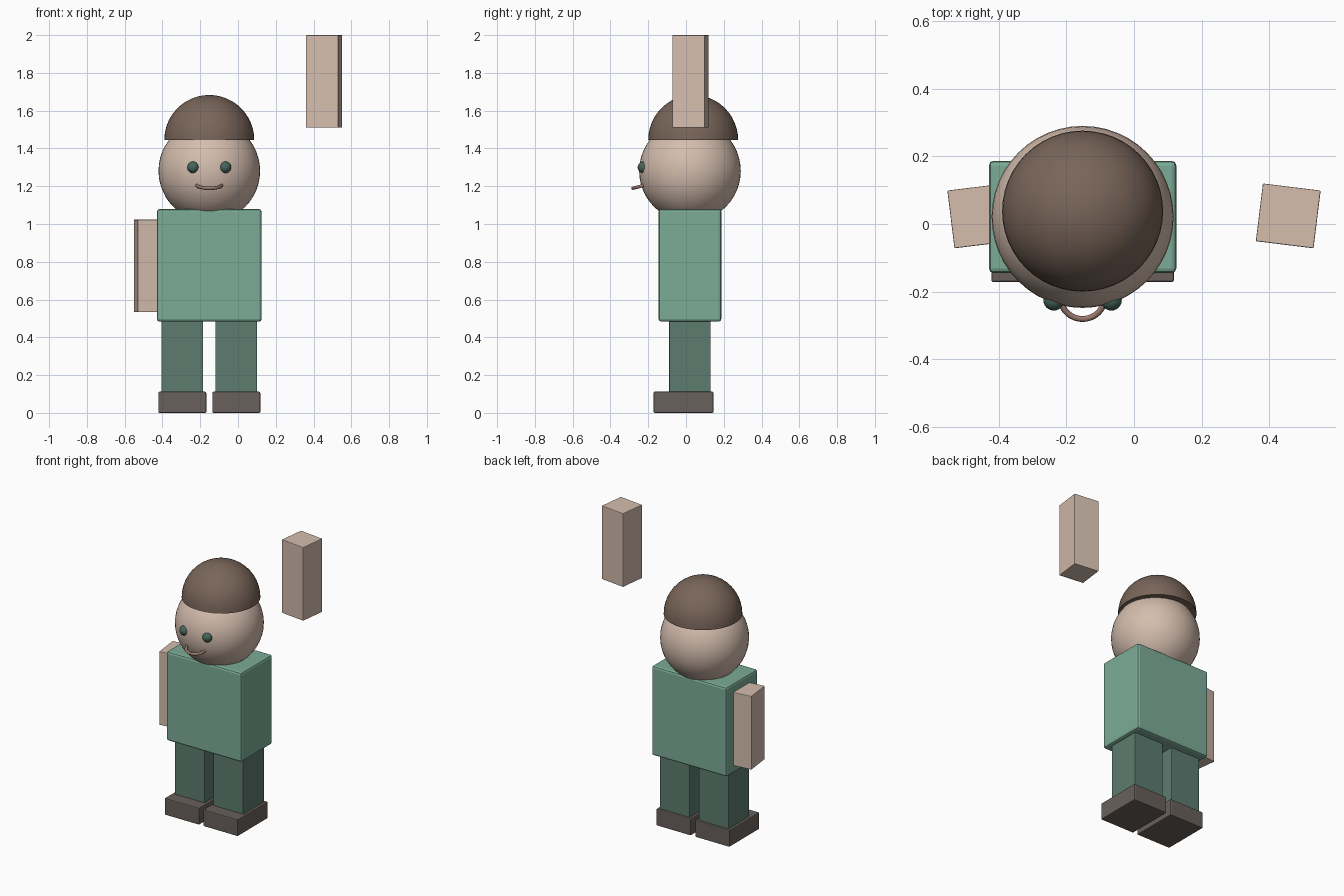
import bpy, bmesh, math

if "Cube" in bpy.data.objects:
    bpy.data.objects.remove(bpy.data.objects["Cube"])

CX, CY = -0.152, 0.021   # body axis


def material(name, rgb):
    m = bpy.data.materials.new(name)
    m.diffuse_color = (*rgb, 1)
    m.use_nodes = True
    m.node_tree.nodes["Principled BSDF"].inputs["Base Color"].default_value = m.diffuse_color
    return m


SKIN = material("skin", (0.66, 0.51, 0.42))
SHIRT = material("shirt", (0.20, 0.41, 0.31))
TROUSERS = material("trousers", (0.11, 0.20, 0.16))
LEATHER = material("shoe_brown", (0.14, 0.117, 0.104))
HAIR = material("hair_brown", (0.19, 0.13, 0.10))
EYE = material("eye_green", (0.06, 0.13, 0.10))
LIP = material("lip", (0.32, 0.19, 0.15))


def box(name, centre, size, mat, bevel, turn=0):
    bpy.ops.mesh.primitive_cube_add(size=1, location=centre, rotation=(0, 0, turn))
    ob = bpy.context.object
    ob.name = name
    ob.scale = size
    bpy.ops.object.transform_apply(location=False, rotation=False, scale=True)
    ob.data.materials.append(mat)
    mod = ob.modifiers.new("soft_edges", 'BEVEL')
    mod.width = bevel
    mod.segments = 2
    return ob


def ball(name, centre, radius, mat, segments=48, rings=24):
    bpy.ops.mesh.primitive_uv_sphere_add(segments=segments, ring_count=rings,
                                         radius=radius, location=centre)
    ob = bpy.context.object
    ob.name = name
    ob.data.materials.append(mat)
    bpy.ops.object.shade_smooth()
    return ob


# Torso
box("torso", (CX, CY, 0.781), (0.554, 0.332, 0.596), SHIRT, 0.014)

# Legs and shoes
for side, s in (("right", -1), ("left", 1)):
    x = CX + s * 0.143
    box(side + "_leg", (x, CY, 0.295), (0.22, 0.22, 0.39), TROUSERS, 0.004)
    box(side + "_shoe", (x, -0.013, 0.056), (0.254, 0.317, 0.112), LEATHER, 0.006)

# Arms: one hanging, one raised, turned in opposite directions
ARM = (0.172, 0.172, 0.49)
box("right_arm", (-0.456, 0.024, 0.778), ARM, SKIN, 0.003, math.radians(7))
box("left_arm", (0.456, 0.024, 1.755), ARM, SKIN, 0.003, math.radians(-7))

# Head
ball("head", (CX, CY, 1.281), 0.269, SKIN)

# Hair: upper half of a sphere, closed underneath
hair = ball("hair", (CX, 0.038, 1.445), 0.238, HAIR)
bm = bmesh.new()
bm.from_mesh(hair.data)
bmesh.ops.bisect_plane(bm, geom=bm.verts[:] + bm.edges[:] + bm.faces[:],
                       plane_co=(0, 0, 0), plane_no=(0, 0, 1), clear_inner=True)
bmesh.ops.holes_fill(bm, edges=[e for e in bm.edges if e.is_boundary])
bm.to_mesh(hair.data)
bm.free()
bpy.ops.object.shade_smooth_by_angle(angle=math.radians(40))

# Eyes
for side, s in (("right", -1), ("left", 1)):
    ball(side + "_eye", (CX + s * 0.085, -0.225, 1.30), 0.031, EYE, 24, 16)

# Mouth: tilted half ring
curve = bpy.data.curves.new("mouth", 'CURVE')
curve.dimensions = '3D'
curve.bevel_depth = 0.009
curve.bevel_resolution = 3
curve.use_fill_caps = True
spline = curve.splines.new('POLY')
N = 24
spline.points.add(N)
for i, p in enumerate(spline.points):
    a = math.pi * (1 + i / N)
    p.co = (0.065 * math.cos(a), 0.065 * math.sin(a), 0, 1)
spline.use_smooth = True
mouth = bpy.data.objects.new("mouth", curve)
mouth.location = (CX, -0.218, 1.206)
mouth.rotation_euler = (math.radians(15), 0, 0)
curve.materials.append(LIP)
bpy.context.collection.objects.link(mouth)
